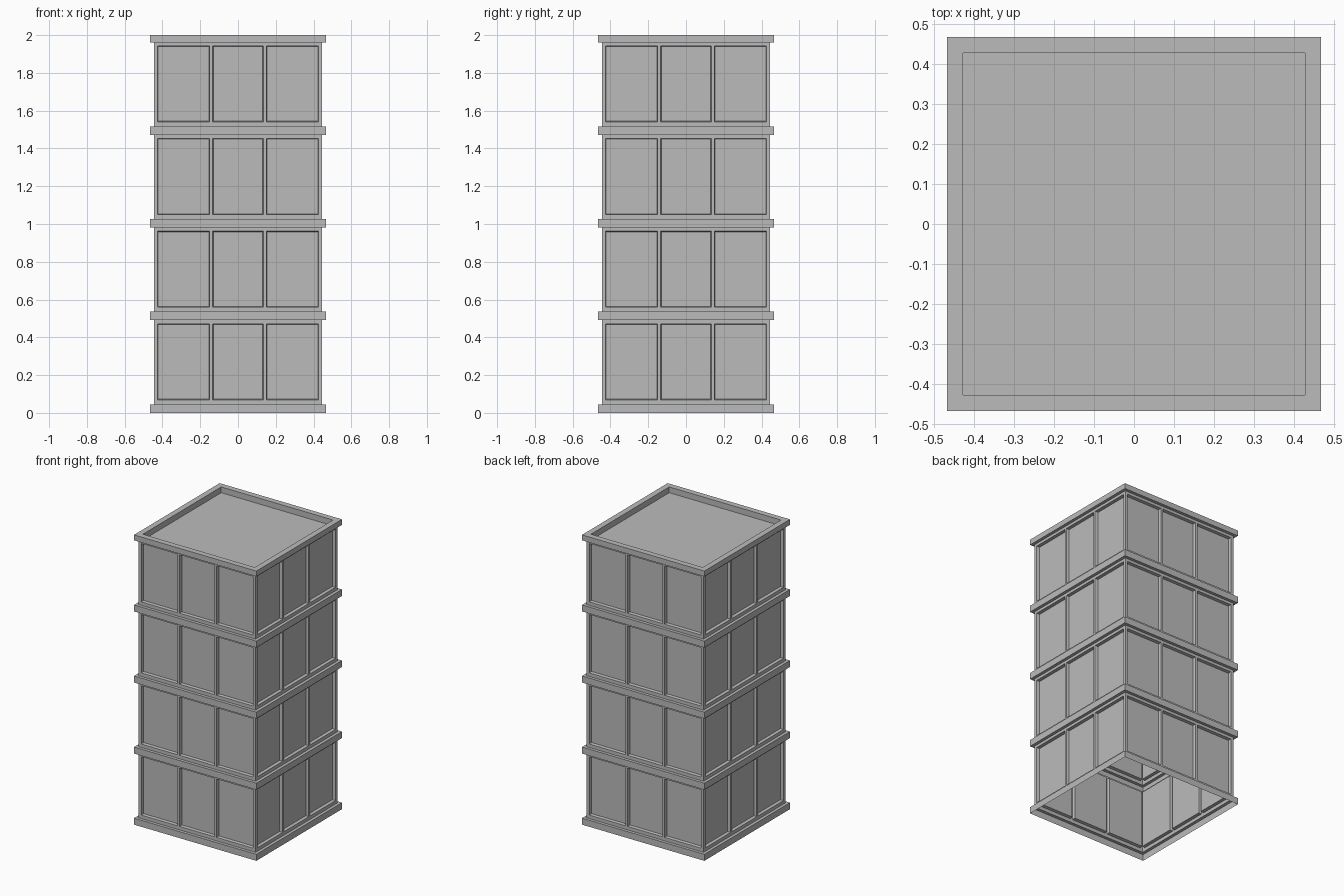
import bpy, bmesh
from math import radians
from mathutils import Matrix, Vector

cube = bpy.data.objects.get("Cube")
if cube:
    bpy.data.objects.remove(cube, do_unlink=True)

FLOORS = 4
STEP = 0.4905      # storey height
BAND_H = 0.045
WALL = 0.446       # half width of the walls
BAND = 0.467       # half width of the ledges
ROOF_IN = 0.427    # half width inside the parapet

grey = bpy.data.materials.new("concrete grey")
grey.use_nodes = True
grey.diffuse_color = (0.5, 0.5, 0.5, 1)
grey.node_tree.nodes["Principled BSDF"].inputs["Base Color"].default_value = (0.5, 0.5, 0.5, 1)


def finish(bm, name):
    mesh = bpy.data.meshes.new(name)
    bm.to_mesh(mesh)
    bm.free()
    mesh.materials.append(grey)
    obj = bpy.data.objects.new(name, mesh)
    bpy.context.collection.objects.link(obj)
    return obj


def square_loft(name, profile, cap=False):
    """Open shell through square rings given as (half width, height)."""
    bm = bmesh.new()
    rings = [[bm.verts.new((r * sx, r * sy, z))
              for sx, sy in ((-1, -1), (1, -1), (1, 1), (-1, 1))]
             for r, z in profile]
    for low, high in zip(rings, rings[1:]):
        for i in range(4):
            j = (i + 1) % 4
            bm.faces.new((low[i], low[j], high[j], high[i]))
    if cap:
        bm.faces.new(rings[-1])
    return finish(bm, name)


def storey(name, z0, z1):
    """Four walls, each with three recessed panes."""
    bm = bmesh.new()
    xs = [-WALL, -0.426, -0.15, -0.134, 0.134, 0.15, 0.426, WALL]
    zs = [z0, z0 + 0.024, z1 - 0.019, z1]
    panes = []
    for side in range(4):
        turn = Matrix.Rotation(radians(90 * side), 3, "Z")
        grid = [[bm.verts.new(turn @ Vector((x, -WALL, z))) for x in xs] for z in zs]
        for row in range(3):
            for col in range(7):
                face = bm.faces.new((grid[row][col], grid[row][col + 1],
                                     grid[row + 1][col + 1], grid[row + 1][col]))
                if row == 1 and col in (1, 3, 5):
                    panes.append(face)
    bm.normal_update()
    # sloped reveals around the recessed panes
    bmesh.ops.inset_individual(bm, faces=panes, thickness=0.005, depth=-0.02)
    bmesh.ops.remove_doubles(bm, verts=bm.verts, dist=0.0001)
    return finish(bm, name)


# Storeys and the ledges below them; the building is an open shell underneath
for k in range(FLOORS):
    base = k * STEP
    top = base + BAND_H
    storey(f"storey_{k + 1}", top, base + STEP)
    ledge = [(BAND, base), (BAND, top), (WALL, top)]
    if k:
        ledge.insert(0, (WALL, base))
    square_loft(f"ledge_{k + 1}", ledge)

# Roof with a low parapet
eave = FLOORS * STEP
square_loft("roof_parapet", [(WALL, eave), (BAND, eave), (BAND, 2), (ROOF_IN, 2),
                             (ROOF_IN, 1.96)], cap=True)
